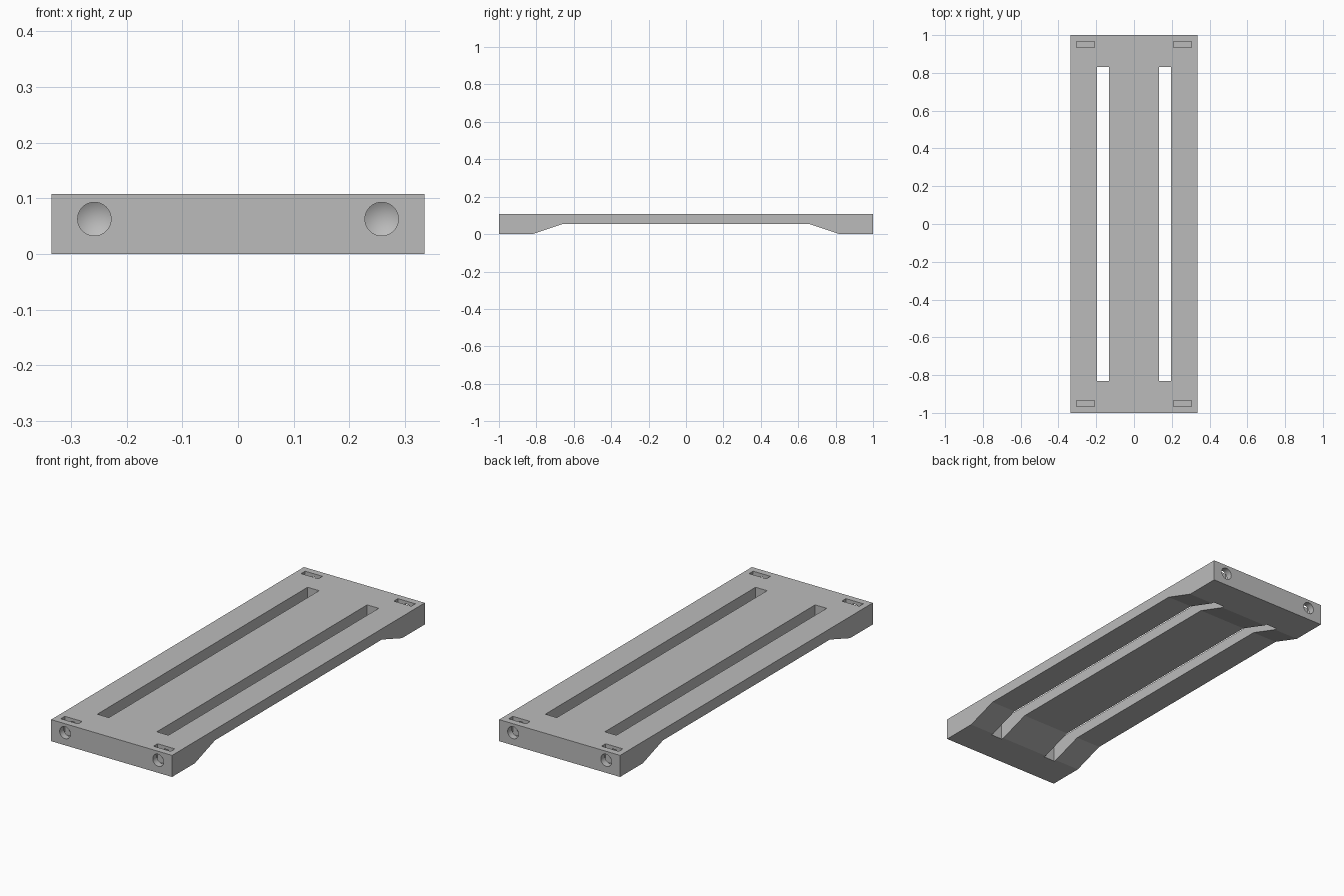
import bpy, bmesh, math
from mathutils import Matrix, Vector

cube = bpy.data.objects.get("Cube")
if cube:
    bpy.data.objects.remove(cube, do_unlink=True)

HALF_W, TOP = 0.335, 0.108

grey = bpy.data.materials.new("plain grey")
grey.use_nodes = True
colour = (0.5, 0.5, 0.5, 1)
grey.diffuse_color = colour
grey.node_tree.nodes["Principled BSDF"].inputs["Base Color"].default_value = colour


def finish(name, bm):
    bmesh.ops.recalc_face_normals(bm, faces=bm.faces)
    mesh = bpy.data.meshes.new(name)
    bm.to_mesh(mesh)
    bm.free()
    mesh.materials.append(grey)
    obj = bpy.data.objects.new(name, mesh)
    bpy.context.collection.objects.link(obj)
    return obj


def box(name, lo, hi):
    lo, hi = Vector(lo), Vector(hi)
    bm = bmesh.new()
    bmesh.ops.create_cube(bm, size=1, matrix=Matrix.Translation((lo + hi) / 2)
                          @ Matrix.Diagonal((*(hi - lo), 1)))
    return finish(name, bm)


def drill(name, x, side, z=0.063, r=0.03, depth=0.13):
    # Blind round hole with a conical tip, running inward from one end
    bm = bmesh.new()
    rings = []
    for d in (-0.05, depth):
        rings.append([bm.verts.new((x + r * math.cos(a), side * (1 - d), z + r * math.sin(a)))
                      for a in (math.tau * i / 48 for i in range(48))])
    tip = bm.verts.new((x, side * (1 - depth - r * 0.6), z))
    bm.faces.new(rings[0])
    for i in range(48):
        j = (i + 1) % 48
        bm.faces.new((rings[0][i], rings[0][j], rings[1][j], rings[1][i]))
        bm.faces.new((rings[1][i], rings[1][j], tip))
    return finish(name, bm)


# Plate: side profile with thick ends and a raised underside, swept across x
profile = [(-1, 0), (-0.82, 0), (-0.66, 0.054), (0.66, 0.054),
           (0.82, 0), (1, 0), (1, TOP), (-1, TOP)]
bm = bmesh.new()
face = bm.faces.new([bm.verts.new((-HALF_W, y, z)) for y, z in profile])
swept = bmesh.ops.extrude_face_region(bm, geom=[face])["geom"]
bmesh.ops.translate(bm, vec=(2 * HALF_W, 0, 0),
                    verts=[v for v in swept if isinstance(v, bmesh.types.BMVert)])
plate = finish("slotted_plate", bm)

# Cutters: long slots, nut pockets in the corners, bolt holes in both ends
cutters = []
for sx in (-1, 1):
    cutters.append(box("slot_cutter", (sx * 0.165 - 0.032, -0.832, -0.1),
                       (sx * 0.165 + 0.032, 0.832, 0.2)))
    for sy in (-1, 1):
        cutters.append(box("nut_pocket_cutter", (sx * 0.257 - 0.048, sy * 0.951 - 0.016, 0.018),
                           (sx * 0.257 + 0.048, sy * 0.951 + 0.016, 0.2)))
        cutters.append(drill("bolt_hole_cutter", sx * 0.258, sy))

for cutter in cutters:
    cutter.hide_render = True
    mod = plate.modifiers.new(cutter.name, "BOOLEAN")
    mod.operation, mod.solver, mod.object = "DIFFERENCE", "EXACT", cutter

# Bake the cuts and discard the cutters
bpy.context.view_layer.update()
cut = bpy.data.meshes.new_from_object(plate.evaluated_get(bpy.context.evaluated_depsgraph_get()))
plate.modifiers.clear()
plate.data = cut
cut.materials.clear()
cut.materials.append(grey)
for poly in cut.polygons:
    poly.material_index = 0
for cutter in cutters:
    bpy.data.objects.remove(cutter, do_unlink=True)

# Smooth the round holes, keep flat edges crisp
bpy.ops.object.select_all(action="DESELECT")
plate.select_set(True)
bpy.context.view_layer.objects.active = plate
bpy.ops.object.shade_smooth_by_angle(angle=math.radians(15))
